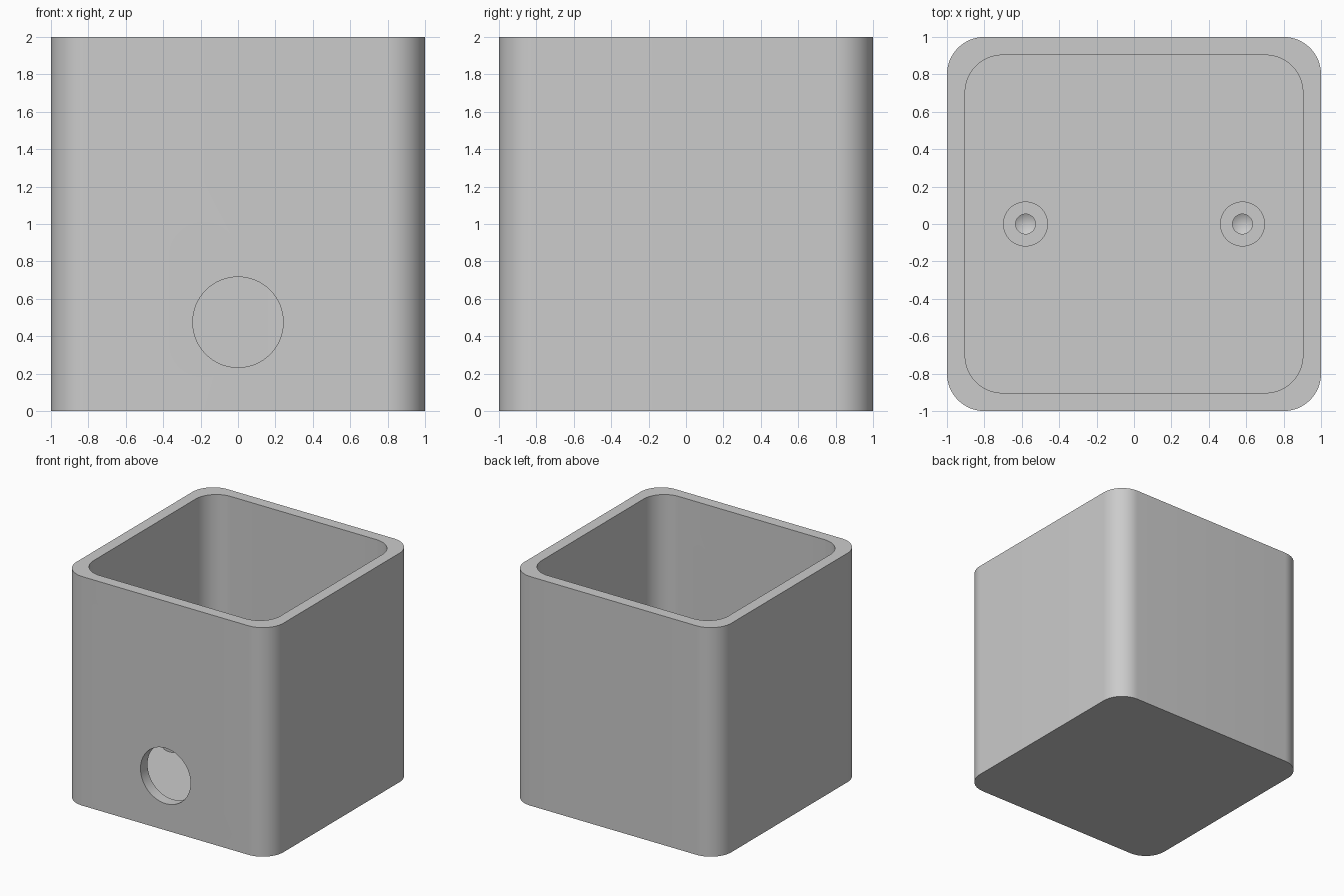
import bpy, bmesh
from math import pi
from mathutils import Matrix, Vector

if "Cube" in bpy.data.objects:
    bpy.data.objects.remove(bpy.data.objects["Cube"], do_unlink=True)

grey = bpy.data.materials.new("plain grey")
grey.use_nodes = True
grey.diffuse_color = (0.6, 0.6, 0.6, 1)
grey.node_tree.nodes["Principled BSDF"].inputs["Base Color"].default_value = grey.diffuse_color


def finish(name, bm):
    mesh = bpy.data.meshes.new(name)
    bm.to_mesh(mesh)
    bm.free()
    mesh.materials.append(grey)
    obj = bpy.data.objects.new(name, mesh)
    bpy.context.collection.objects.link(obj)
    return obj


def rounded_block(name, half, bottom, top, radius):
    """Square block with rounded vertical corners."""
    bm = bmesh.new()
    size = Matrix.Diagonal((2 * half, 2 * half, top - bottom, 1))
    bmesh.ops.create_cube(bm, size=1, matrix=Matrix.Translation((0, 0, (top + bottom) / 2)) @ size)
    upright = [e for e in bm.edges if abs(e.verts[0].co.z - e.verts[1].co.z) > 0.1]
    bmesh.ops.bevel(bm, geom=upright, offset=radius, segments=16, profile=0.5, affect='EDGES')
    return finish(name, bm)


def cylinder(name, radius, depth, centre, turn=Matrix()):
    bm = bmesh.new()
    bmesh.ops.create_cone(bm, cap_ends=True, segments=64, radius1=radius, radius2=radius,
                          depth=depth, matrix=Matrix.Translation(centre) @ turn)
    return finish(name, bm)


def cut(target, cutter):
    """Subtract the cutter and discard it."""
    mod = target.modifiers.new("cut", 'BOOLEAN')
    mod.operation = 'DIFFERENCE'
    mod.solver = 'EXACT'
    mod.object = cutter
    cutter.hide_render = True
    bpy.context.view_layer.objects.active = target
    bpy.ops.object.modifier_apply(modifier=mod.name)
    bpy.data.objects.remove(cutter, do_unlink=True)


def smooth(obj):
    bpy.ops.object.select_all(action='DESELECT')
    obj.select_set(True)
    bpy.context.view_layer.objects.active = obj
    bpy.ops.object.shade_smooth_by_angle(angle=pi / 6)


FLOOR = 0.194
POST_TOP = 0.48

# Open box with a thick floor and a round opening in the front wall
box = rounded_block("box", 1, 0, 2, 0.2)
cut(box, rounded_block("cavity_cutter", 0.903, FLOOR, 2.2, 0.2))
cut(box, cylinder("opening_cutter", 0.242, 0.4, (0, -1, 0.475), Matrix.Rotation(pi / 2, 4, 'X')))
smooth(box)

# Screw posts with a pilot hole ending in a drill point
for side, x in (("left", 0.58), ("right", -0.58)):
    post = cylinder(side + "_post", 0.12, POST_TOP - FLOOR, (x, 0, (POST_TOP + FLOOR) / 2))
    hole = cylinder("hole_cutter", 0.053, 0.3, (x, 0, POST_TOP - 0.05))
    bm = bmesh.new()
    bm.from_mesh(hole.data)
    end = min(bm.faces, key=lambda f: f.calc_center_median().z)
    tip = bmesh.ops.poke(bm, faces=[end])["verts"][0]
    tip.co -= Vector((0, 0, 0.03))
    bm.to_mesh(hole.data)
    bm.free()
    cut(post, hole)
    smooth(post)
